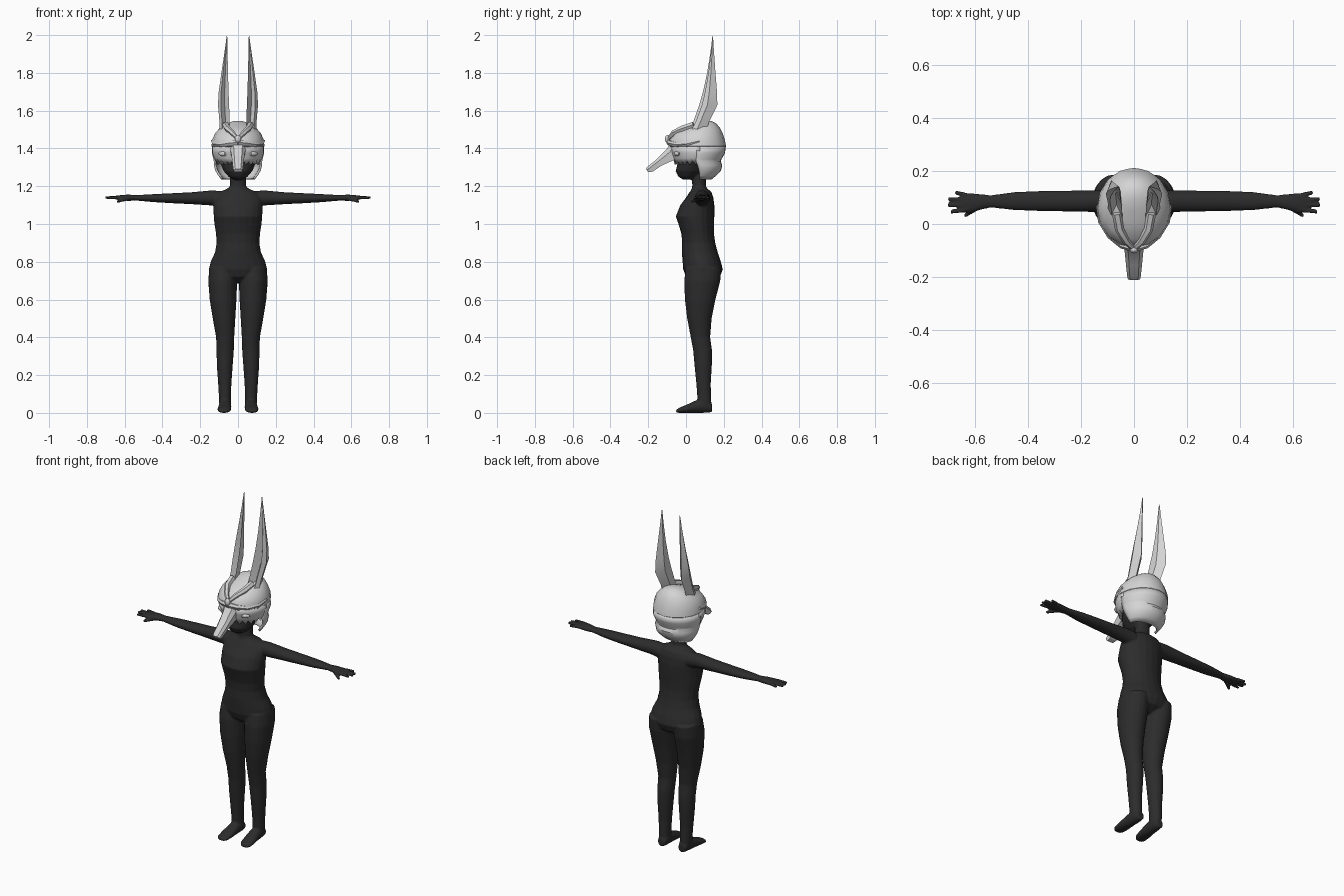
import bpy, bmesh, math
from mathutils import Vector

if "Cube" in bpy.data.objects:
    bpy.data.objects.remove(bpy.data.objects["Cube"])


def material(name, v):
    m = bpy.data.materials.new(name)
    m.diffuse_color = (v, v, v, 1)
    m.use_nodes = True
    m.node_tree.nodes["Principled BSDF"].inputs["Base Color"].default_value = m.diffuse_color
    return m


DARK = material("dark_suit", 0.025)
PALE = material("pale_mask", 0.66)


def oval(hu, u0, v0, v1, n=20, a0=0.0, a1=2 * math.pi):
    """Points (u, v) on an oval of half width hu around u0, spanning v0..v1."""
    full = abs(a1 - a0 - 2 * math.pi) < 1e-6
    k = n if full else n - 1
    return [(u0 + hu * math.cos(a0 + (a1 - a0) * i / k),
             (v0 + v1) / 2 + (v1 - v0) / 2 * math.sin(a0 + (a1 - a0) * i / k))
            for i in range(n)]


def skin(bm, rings, closed=True):
    """Bridge successive rings with quads; closed rings get end caps."""
    rows = [[bm.verts.new(p) for p in r] for r in rings]
    n = len(rows[0])
    for a, b in zip(rows, rows[1:]):
        for i in range(n if closed else n - 1):
            j = (i + 1) % n
            bm.faces.new((a[i], a[j], b[j], b[i]))
    if closed:
        bm.faces.new(rows[0])
        bm.faces.new(rows[-1])


def finish(name, bm, mat, angle=35):
    bmesh.ops.recalc_face_normals(bm, faces=bm.faces)
    me = bpy.data.meshes.new(name)
    bm.to_mesh(me)
    bm.free()
    me.materials.append(mat)
    ob = bpy.data.objects.new(name, me)
    bpy.context.collection.objects.link(ob)
    bpy.ops.object.select_all(action='DESELECT')
    ob.select_set(True)
    bpy.context.view_layer.objects.active = ob
    bpy.ops.object.shade_smooth_by_angle(angle=math.radians(angle))
    return ob


def tube(bm, pts, radii, n=8):
    """Tapered tube along a polyline."""
    pts = [Vector(p) for p in pts]
    rings = []
    for i, p in enumerate(pts):
        d = pts[min(i + 1, len(pts) - 1)] - pts[max(i - 1, 0)]
        q = d.to_track_quat('Z', 'Y')
        rings.append([p + q @ Vector((radii[i] * x, radii[i] * y, 0))
                      for x, y in oval(1, 0, -1, 1, n)])
    skin(bm, rings)


# ---- body: overlapping lofts fused into one smooth figure ----
TORSO = [(.69, .07, .04, .13), (.72, .13, 0, .18), (.76, .155, -.015, .195),
         (.80, .145, -.018, .185), (.85, .122, -.022, .168), (.90, .113, -.02, .155),
         (.95, .117, -.025, .148), (1.0, .125, -.04, .148), (1.04, .129, -.054, .15),
         (1.10, .13, -.03, .15), (1.14, .128, 0, .145), (1.17, .10, .02, .135),
         (1.185, .06, .03, .115), (1.2, .043, .033, .105), (1.3, .042, .03, .105)]
HEAD = [(1.235, .025, -.015, .03), (1.25, .05, -.04, .06), (1.28, .076, -.055, .10),
        (1.32, .093, -.045, .12), (1.38, .105, -.04, .15), (1.44, .105, -.03, .16),
        (1.49, .07, .01, .14)]
LEG = [(.77, .078, .073, .0, .187), (.70, .081, .077, -.01, .182),
       (.60, .079, .071, -.006, .156), (.50, .074, .06, .006, .136),
       (.40, .068, .048, .025, .128), (.33, .068, .046, .038, .138),
       (.25, .07, .042, .045, .137), (.15, .07, .035, .055, .131),
       (.08, .069, .032, .06, .134), (.03, .069, .03, .06, .134)]
FOOT = [(.137, .067, .022, .004, .05), (.11, .067, .031, 0, .085), (.05, .069, .034, 0, .065),
        (0, .072, .037, 0, .042), (-.035, .074, .034, 0, .028), (-.052, .075, .02, .002, .016)]
ARM = [(.09, 1.09, 1.175, .045, .13), (.14, 1.098, 1.178, .045, .127),
       (.25, 1.105, 1.168, .047, .126), (.35, 1.11, 1.163, .049, .125),
       (.45, 1.116, 1.158, .052, .121), (.54, 1.124, 1.153, .062, .109),
       (.58, 1.122, 1.156, .053, .113), (.62, 1.125, 1.153, .042, .117),
       (.645, 1.129, 1.15, .045, .114)]
FINGERS = [((.63, .107, 1.14), (.675, .12, 1.138)), ((.63, .09, 1.14), (.702, .095, 1.14)),
           ((.63, .072, 1.14), (.704, .071, 1.14)), ((.63, .054, 1.14), (.692, .046, 1.138)),
           ((.58, .068, 1.135), (.64, .03, 1.118))]

bm = bmesh.new()
for part in (TORSO, HEAD):
    skin(bm, [[(x, y, z) for x, y in oval(hx, 0, y0, y1)] for z, hx, y0, y1 in part])
for s in (1, -1):
    skin(bm, [[(s * x, y, z) for x, y in oval(hx, cx, y0, y1)] for z, cx, hx, y0, y1 in LEG])
    skin(bm, [[(s * x, y, z) for x, z in oval(hx, cx, z0, z1)] for y, cx, hx, z0, z1 in FOOT])
    skin(bm, [[(s * x, y, z) for z, y in oval((z1 - z0) / 2, (z0 + z1) / 2, y0, y1)]
              for x, z0, z1, y0, y1 in ARM])
    for a, b in FINGERS:
        tube(bm, [(s * a[0], a[1], a[2]), (s * b[0], b[1], b[2])], (.0105, .0075))
body = finish("body", bm, DARK, 180)
mod = body.modifiers.new("fuse", 'REMESH')
mod.mode = 'VOXEL'
mod.voxel_size = 0.005
mod.use_smooth_shade = True
mod = body.modifiers.new("soften", 'SMOOTH')
mod.iterations = 4
mod = body.modifiers.new("lighten", 'DECIMATE')
mod.ratio = 0.3

# ---- helmet cap ----
CAP = [(1.545, .025, .09, .135), (1.532, .06, .05, .16), (1.512, .092, 0, .178),
       (1.483, .12, -.06, .193), (1.445, .137, -.088, .206), (1.412, .14, -.092, .212),
       (1.404, .132, -.082, .202)]
bm = bmesh.new()
skin(bm, [[(x, y, z) for x, y in oval(hx, 0, y0, y1, 16)] for z, hx, y0, y1 in CAP])
finish("helmet_cap", bm, PALE)


def shell(name, rings, a0, a1, n, zigzag=0.0):
    """Open curved sheet with thickness; the last ring may be jagged."""
    bm = bmesh.new()
    skin(bm, [[(x, y, z + (zigzag * (-1) ** i if r == len(rings) - 1 else 0))
               for i, (x, y) in enumerate(oval(hx, 0, y0, y1, n, a0, a1))]
              for r, (z, hx, y0, y1) in enumerate(rings)], closed=False)
    # make the sheet face outwards
    for f in bm.faces:
        f.normal_update()
    ob = finish(name, bm, PALE)
    mod = ob.modifiers.new("thickness", 'SOLIDIFY')
    mod.thickness = 0.012
    mod.offset = 0


# face plate in front, rolled hair behind
shell("face_plate", [(1.415, .131, -.08, .20), (1.38, .131, -.073, .195), (1.35, .122, -.062, .185),
                     (1.325, .106, -.055, .17)], math.pi * .97, math.pi * 2.03, 25, .009)
shell("rolled_hair", [(1.41, .13, -.08, .205), (1.375, .132, -.07, .2), (1.345, .125, -.06, .182),
                      (1.33, .122, -.06, .178), (1.312, .122, -.05, .186), (1.285, .115, -.03, .18),
                      (1.26, .1, 0, .155), (1.24, .085, .02, .13)],
      -math.pi * .02, math.pi * 1.02, 17)

# ---- snout ----
SNOUT = [(.046, (-.075, 1.44), (-.04, 1.36)), (.037, (-.1, 1.4), (-.06, 1.34)),
         (.031, (-.155, 1.343), (-.128, 1.31)), (.026, (-.206, 1.302), (-.175, 1.278)),
         (.023, (-.212, 1.292), (-.2, 1.274))]
bm = bmesh.new()
rings = []
for h, t, b in SNOUT:
    m = [(p * 2 + q) / 3 for p, q in zip(t, b)]
    rings.append([(-h * .6, *t), (h * .6, *t), (h, *m), (h * .85, *b), (-h * .85, *b), (-h, *m)])
skin(bm, rings)
finish("snout", bm, PALE, 25)

# ---- brow wings and forehead ridges ----
for name, pts, radii in (
        ("brow_wing", [(.0, -.09, 1.432), (.045, -.079, 1.428), (.09, -.045, 1.42),
                       (.125, .01, 1.425), (.137, .07, 1.44)], (.016, .014, .012, .011, .007)),
        ("forehead_ridge", [(.005, -.09, 1.455), (.03, -.065, 1.483), (.055, -.02, 1.505),
                            (.065, .04, 1.525)], (.010, .014, .017, .018))):
    bm = bmesh.new()
    for s in (1, -1):
        tube(bm, [(s * x, y, z) for x, y, z in pts], radii, 6)
    finish(name, bm, PALE, 25)

# ---- forehead gem and closed eyelids ----
for name, loc, size in (("forehead_gem", (0, -.098, 1.45), (.016, .013, .021)),
                        ("eyelid", (.072, -.05, 1.372), (.032, .014, .013))):
    bm = bmesh.new()
    for s in ((1, -1) if loc[0] else (1,)):
        vs = bmesh.ops.create_uvsphere(bm, u_segments=12, v_segments=8, radius=1)['verts']
        for v in vs:
            v.co = Vector((s * loc[0] + v.co.x * size[0], loc[1] + v.co.y * size[1]
                           + abs(v.co.x) * (.012 if loc[0] else 0), loc[2] + v.co.z * size[2]))
    finish(name, bm, PALE)

# ---- tall ears with a hollow front: z, inner x, outer x, front y, back y ----
EAR = [(1.47, .045, .098, .0, .10), (1.54, .044, .098, .038, .122), (1.63, .047, .106, .07, .166),
       (1.70, .05, .102, .09, .164), (1.80, .053, .088, .112, .156), (1.90, .055, .073, .128, .149),
       (1.995, .057, .06, .14, .143)]
bm = bmesh.new()
for s in (1, -1):
    rings = []
    for z, xi, xo, yf, yb in EAR:
        w, d = xo - xi, yb - yf
        rings.append([(s * x, y, z) for x, y in (
            (xi, yf), (xi + w * .4, yf + d * .5), (xi + w * .75, yf + d * .15),
            (xo, yf + d * .45), (xi + w * .65, yb), (xi + w * .05, yf + d * .55))])
    skin(bm, rings)
finish("ears", bm, PALE, 25)
